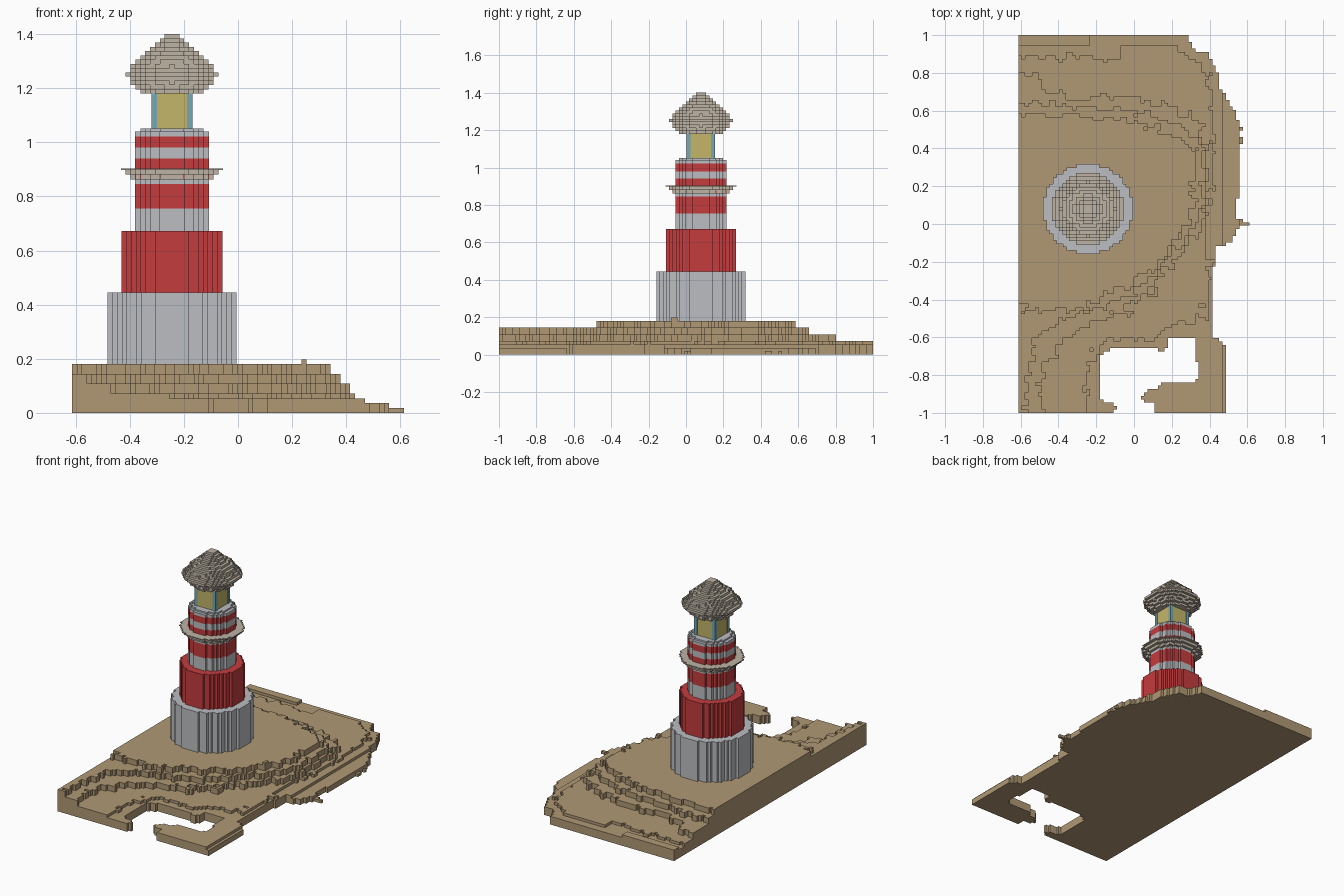
import bpy, bmesh, math
from mathutils import Vector, noise

cube = bpy.data.objects.get("Cube")
if cube:
    bpy.data.objects.remove(cube, do_unlink=True)


def material(name, rgb):
    lin = [(c / 255 / 12.92 if c < 11 else ((c / 255 + 0.055) / 1.055) ** 2.4) for c in rgb]
    m = bpy.data.materials.new(name)
    m.use_nodes = True
    m.diffuse_color = (*lin, 1)
    m.node_tree.nodes["Principled BSDF"].inputs["Base Color"].default_value = (*lin, 1)
    return m


SAND = material("sand rock", (176, 153, 117))
GREY = material("pale grey", (188, 190, 193))
RED = material("red paint", (196, 60, 62))
ROOF = material("stone beige", (190, 179, 164))
YELLOW = material("lamp yellow", (196, 182, 104))
BLUE = material("frame blue", (118, 168, 178))

V = 2 / 111                 # block size
CX, CY = -0.244, 0.08       # tower axis


def blocks(name, cells, size, origin, zs, mats, layer_mat=None):
    """Mesh the outer faces of a set of (i, j, k) cells; zs gives layer heights."""
    bm = bmesh.new()
    verts = {}

    def vert(p):
        if p not in verts:
            verts[p] = bm.verts.new((origin[0] + p[0] * size, origin[1] + p[1] * size, zs[p[2]]))
        return verts[p]

    for c in cells:
        for a in range(3):
            for s in (0, 1):
                n = list(c)
                n[a] += 2 * s - 1
                if tuple(n) in cells:
                    continue
                loop = []
                for u, w in ((0, 0), (1, 0), (1, 1), (0, 1)):
                    p = list(c)
                    p[a] += s
                    p[(a + 1) % 3] += u
                    p[(a + 2) % 3] += w
                    loop.append(vert(tuple(p)))
                f = bm.faces.new(loop if s else loop[::-1])
                f.material_index = layer_mat[c[2]] if layer_mat else 0
    # join flat neighbouring squares
    bmesh.ops.dissolve_limit(bm, angle_limit=0.01, verts=bm.verts[:], edges=bm.edges[:],
                             delimit={'MATERIAL'})
    me = bpy.data.meshes.new(name)
    bm.to_mesh(me)
    bm.free()
    for m in mats:
        me.materials.append(m)
    ob = bpy.data.objects.new(name, me)
    bpy.context.collection.objects.link(ob)
    return ob


def round_stack(name, radii, zs, mats, layer_mat=None, cell=V):
    """Stack of blocky discs around the tower axis, one radius per layer."""
    cells = set()
    for k, r in enumerate(radii):
        n = int(r / cell) + 1
        for i in range(-n, n + 1):
            for j in range(-n, n + 1):
                if math.hypot(i, j) <= r / cell:
                    cells.add((i, j, k))
    return blocks(name, cells, cell, (CX - cell / 2, CY - cell / 2), zs, mats, layer_mat)


# Rocky ground: contour outlines, each with its height in blocks
coast = [(-1, -1.2), (-.1, -1.2), (-.1, -.96), (-.18, -.93), (-.18, -.72), (-.13, -.66), (.17, -.66),
         (.19, -.6), (.33, -.6), (.33, -.83), (.19, -.84), (.06, -.88), (.04, -.94), (.11, -.95),
         (.11, -1.2), (.49, -1.2), (.49, -.64), (.41, -.6), (.41, -.4), (.43, -.12), (.52, -.1),
         (.55, -.02), (.63, 0), (.54, .04), (.56, .3), (.57, .5), (.53, .6), (.47, .7), (.43, .8),
         (.39, .91), (.3, .93), (.29, 1.2), (-1, 1.2)]
shelf = [(-1, -1.2), (-.3, -1.2), (-.24, -.75), (-.15, -.62), (.12, -.6), (.2, -.52), (.36, -.5),
         (.4, -.3), (.39, 0), (.42, .3), (.41, .6), (.39, .8), (.3, .88), (-1, .89)]
slope = [(-1, -1.2), (-.45, -1.2), (-.5, -.93), (-.48, -.75), (-.35, -.6), (-.1, -.48), (.05, -.4),
         (.2, -.22), (.35, -.05), (.39, .1), (.39, .4), (.33, .55), (.15, .63), (-.1, .68),
         (-.3, .67), (-.45, .7), (-.52, .8), (-1, .84)]
ledge = [(-1, -1.2), (-.57, -1.2), (-.57, -.8), (-.53, -.6), (-.4, -.53), (-.25, -.47), (0, -.37),
         (.13, -.25), (.25, -.1), (.33, 0), (.36, .1), (.37, .4), (.28, .51), (.1, .58), (-.1, .62),
         (-.3, .62), (-.5, .64), (-1, .68)]
plateau = [(-1, -.42), (-.5, -.46), (-.3, -.45), (-.2, -.41), (-.05, -.33), (.12, -.22), (.2, -.1),
           (.29, 0), (.32, .1), (.32, .38), (.25, .46), (.1, .52), (-.1, .56), (-.35, .58), (-1, .56)]


def inside(x, y, poly):
    hit = False
    for (x0, y0), (x1, y1) in zip(poly, poly[1:] + poly[:1]):
        if (y0 > y) != (y1 > y) and x < x0 + (y - y0) / (y1 - y0) * (x1 - x0):
            hit = not hit
    return hit


def height(x, y):
    def ragged(amount):
        return (x + amount * noise.noise(Vector((x * 22, y * 22, 1))),
                y + amount * noise.noise(Vector((x * 22, y * 22, 7))))
    if not inside(*ragged(0.015), coast):
        return 0
    h = 1 if x > .55 else 2 if x > .46 else 3
    if y > .95 and x < -.24 or -.08 < x < .24 and .86 < y < .94:
        h = 4
    for poly, level in ((shelf, 4), (slope, 6), (ledge, 8), (plateau, 10)):
        if inside(*ragged(0.05), poly):
            h = max(h, level)
    if abs(x - .24) < .01 and abs(y + .06) < .02:
        h = 11
    return h


ground = set()
for i in range(68):
    for j in range(111):
        for k in range(height((i + .5 - 34) * V, (j + .5) * V - 1)):
            ground.add((i, j, k))
blocks("rock_ground", ground, V, (-34 * V, -1), [k * V for k in range(13)], [SAND])

# Tower drums
round_stack("base_drum", [.238], [.18, .444], [GREY], cell=.476 / 27)
round_stack("middle_drum", [.187], [.444, .672], [RED], cell=.374 / 21)
bands = [.672, .755, .845, .862, .94, .98, 1.022, 1.04]
round_stack("striped_shaft", [.1365] * 7, bands, [GREY, RED], [0, 1, 0, 1, 0, 1, 0], cell=.273 / 15)
round_stack("gallery", [.153, .171, .189], [.862, .88, .898, .904], [ROOF])
round_stack("lantern_ledge", [.117], [1.04, 1.05], [GREY])


# Lantern room: square lamp core with corner posts
def box(name, x, y, half, z0, z1, mat):
    bm = bmesh.new()
    bmesh.ops.create_cube(bm, size=1)
    for v in bm.verts:
        v.co = (x + v.co.x * 2 * half, y + v.co.y * 2 * half, z0 + (v.co.z + .5) * (z1 - z0))
    me = bpy.data.meshes.new(name)
    bm.to_mesh(me)
    bm.free()
    me.materials.append(mat)
    bpy.context.collection.objects.link(bpy.data.objects.new(name, me))


box("lamp_glass", CX, CY, .072, 1.05, 1.18, YELLOW)
for sx, nx in ((-1, "right"), (1, "left")):
    for sy, ny in ((-1, "front"), (1, "back")):
        box(f"lantern_post_{ny}_{nx}", CX + sx * .0655, CY + sy * .0655, .0105, 1.05, 1.18, BLUE)

# Stepped dome roof
roof = [.113, .13, .145, .159, .171, .159, .145, .137, .123, .104, .08, .062, .044, .026]
round_stack("roof", roof, [1.18 + .22 * k / 14 for k in range(15)], [ROOF])
